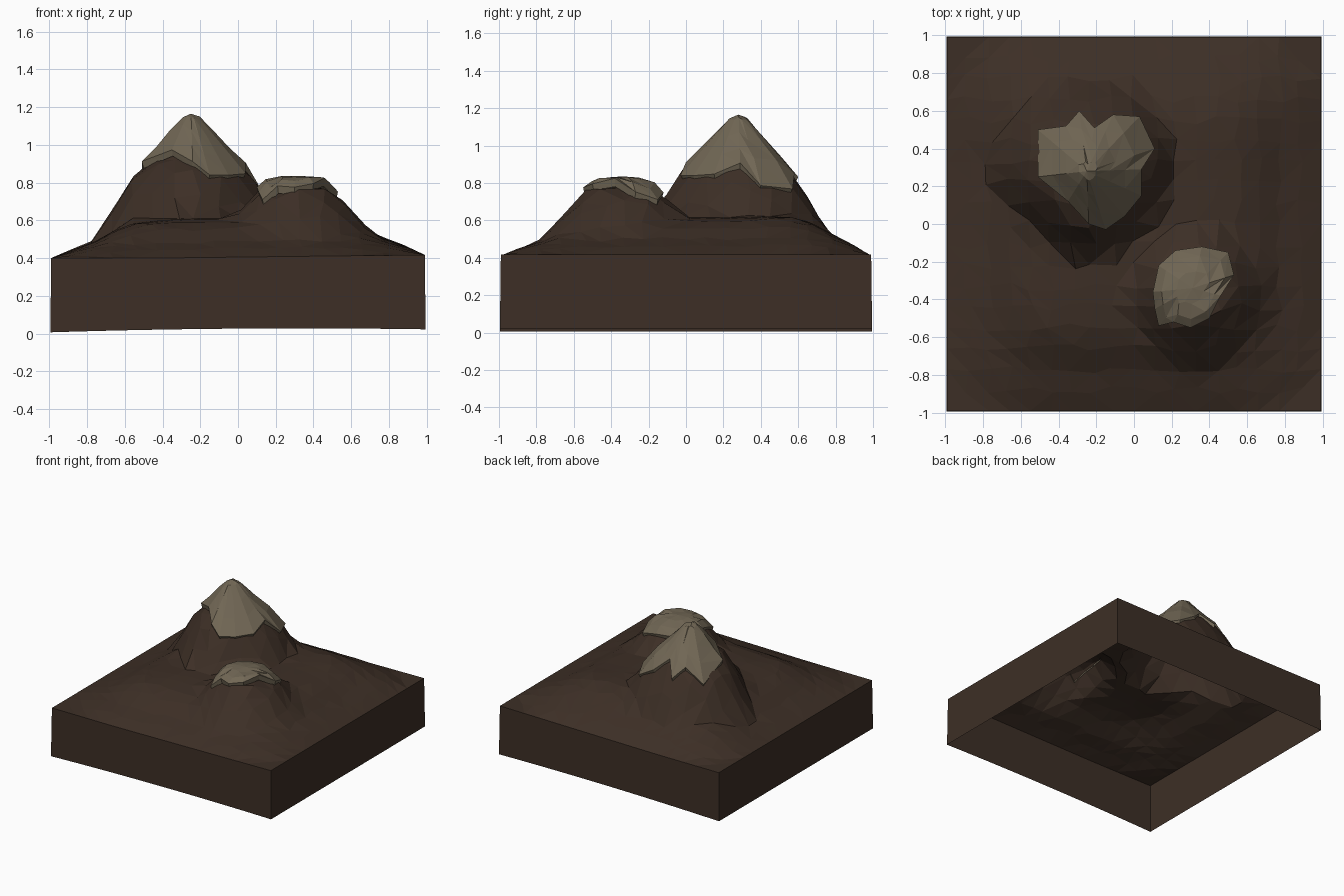
import bpy, math, random
from mathutils import Vector

if "Cube" in bpy.data.objects:
    bpy.data.objects.remove(bpy.data.objects["Cube"])

random.seed(4)


def material(name, rgb):
    m = bpy.data.materials.new(name)
    m.diffuse_color = (*rgb, 1)
    m.use_nodes = True
    m.node_tree.nodes["Principled BSDF"].inputs["Base Color"].default_value = m.diffuse_color
    return m


def add_object(name, verts, faces, mat):
    me = bpy.data.meshes.new(name)
    me.from_pydata(verts, [], faces)
    me.materials.append(mat)
    ob = bpy.data.objects.new(name, me)
    bpy.context.collection.objects.link(ob)
    return ob


def profile(pts, t):
    for (a, za), (b, zb) in zip(pts, pts[1:]):
        if t <= b:
            return za + (zb - za) * max(0, t - a) / (b - a)
    return pts[-1][1]


# Height profiles: gentle base by distance from the edge, peaks by radius
S = .99
BASE = [(0, .405), (.04, .43), (.2, .478), (.3, .535), (.4, .585), (.6, .61), (1, .62)]
PEAK = [(0, 1.14), (.05, 1.12), (.12, 1.04), (.2, .95), (.3, .85), (.38, .72), (.47, .56), (.52, .44), (.6, .3)]
MESA = [(0, .81), (.15, .80), (.2, .76), (.25, .70), (.3, .65), (.37, .57), (.44, .50), (.6, .4)]
PEAK_C, MESA_C = Vector((-.25, .28)), Vector((.31, -.34))
# Peak foot stretch by compass angle
STRETCH = [(0, 1.06), (45, 1.1), (90, .98), (135, 1.0), (180, 1.0), (225, .9), (270, 1.07), (315, .95), (360, 1.06)]


def height(x, y):
    edge = 1 - (abs(x / S) ** 5 + abs(y / S) ** 5) ** .2
    d1, d2 = Vector((x, y)) - PEAK_C, Vector((x, y)) - MESA_C
    stretch = profile(STRETCH, math.degrees(math.atan2(d1.y, d1.x)) % 360)
    north = .04 * min(1, max(0, y - .3) / .4) * min(1, max(0, edge) / .2)
    return max(profile(BASE, edge) + .012 * x + north,
               profile(PEAK, d1.length / stretch),
               profile(MESA, d2.length))


BROWN = material("rock brown", (.046, .028, .019))
SNOW = material("dusty snow", (.165, .135, .09))

# Terrain sheet: jittered grid, split into triangles, tucked under the snow
N = 18
verts, faces = [], []
for j in range(N + 1):
    for i in range(N + 1):
        x, y = S * (2 * i / N - 1), S * (2 * j / N - 1)
        if 0 < i < N and 0 < j < N:
            x += random.uniform(-.022, .022)
            y += random.uniform(-.022, .022)
        z = height(x, y)
        if z > .95 or (Vector((x, y)) - MESA_C).length < .14:
            z -= .03
        verts.append((x, y, z))
W = N + 1
for j in range(N):
    for i in range(N):
        a, b, c, d = j * W + i, j * W + i + 1, (j + 1) * W + i + 1, (j + 1) * W + i
        if abs(verts[a][2] - verts[c][2]) < abs(verts[b][2] - verts[d][2]):
            faces += [(a, b, c), (a, c, d)]
        else:
            faces += [(a, b, d), (b, c, d)]

# Side walls around an open underside
rim = ([i for i in range(N)] + [j * W + N for j in range(N)]
       + [N * W + N - i for i in range(N)] + [(N - j) * W for j in range(N)])
first = len(verts)
for k in rim:
    x, y, z = verts[k]
    verts.append((x * 1.005, y * 1.005, .026 + .008 * x - .012 * x * x))
for k in range(len(rim)):
    n = (k + 1) % len(rim)
    faces.append((rim[k], first + k, first + n, rim[n]))
add_object("mountain_terrain", verts, faces, BROWN)


# Snow caps follow the terrain inside a jagged outline, with a thick lip
def snow_cap(name, centre, outline, steps, lift):
    n = len(outline)
    verts = [(*centre, height(*centre) + lift)]
    for t in steps:
        for p in outline:
            q = centre.lerp(Vector(p), t)
            verts.append((*q, height(*q) + lift + random.uniform(-.005, .005)))
    for p in outline:
        q = centre.lerp(Vector(p), .96)
        verts.append((*q, height(*q) - .02))
    faces = [(0, 1 + k, 1 + (k + 1) % n) for k in range(n)]
    for r in range(len(steps)):
        for k in range(n):
            a, b = 1 + r * n + k, 1 + r * n + (k + 1) % n
            faces += [(a, a + n, b + n), (a, b + n, b)]
    add_object(name, verts, faces, SNOW)


snow_cap("peak_snow", PEAK_C,
         [(-.51, .25), (-.35, .12), (-.24, 0), (-.15, -.03), (-.05, .04), (.04, .15), (.04, .29),
          (.11, .40), (.03, .57), (-.11, .58), (-.21, .51), (-.29, .60), (-.36, .52), (-.51, .50)],
         (.16, .42, .7, 1), .025)
snow_cap("mesa_snow", MESA_C,
         [(.10, -.36), (.11, -.45), (.13, -.54), (.21, -.52), (.30, -.55), (.40, -.50), (.46, -.38),
          (.53, -.27), (.50, -.15), (.36, -.12), (.22, -.14), (.13, -.22)],
         (.4, .78, 1), .025)
